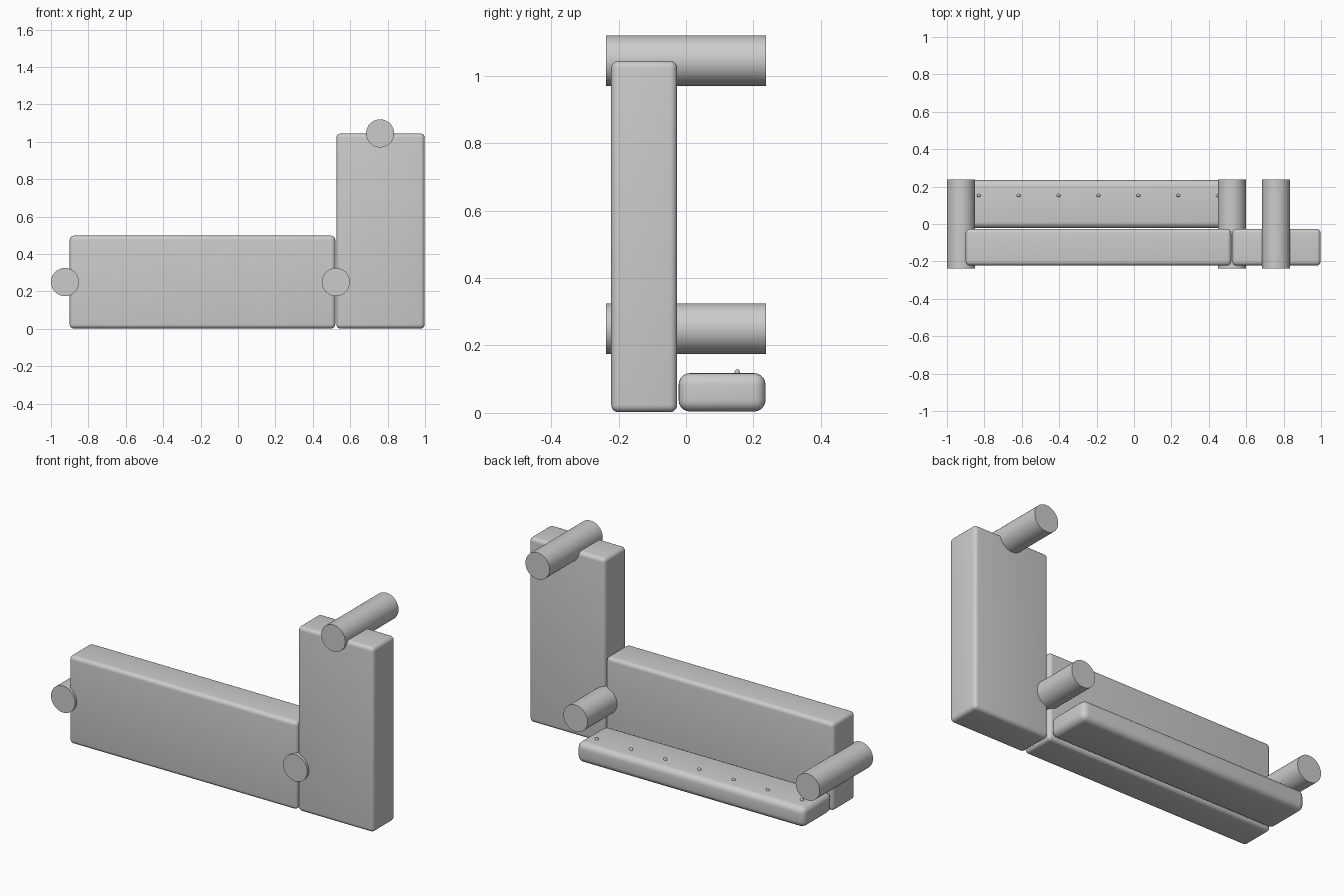
import bpy, math

if "Cube" in bpy.data.objects:
    bpy.data.objects.remove(bpy.data.objects["Cube"])

def cushion(name, lo, hi, radius):
    """Rounded box between two corners."""
    bpy.ops.mesh.primitive_cube_add(size=1, location=[(a + b) / 2 for a, b in zip(lo, hi)])
    ob = bpy.context.object
    ob.name = name
    ob.scale = [b - a for a, b in zip(lo, hi)]
    bpy.ops.object.transform_apply(location=False, rotation=False, scale=True)
    mod = ob.modifiers.new("Rounding", 'BEVEL')
    mod.width = radius
    mod.segments = 5
    bpy.ops.object.modifier_apply(modifier=mod.name)
    bpy.ops.object.shade_smooth_by_angle(angle=math.radians(35))
    return ob

def bolster(name, x, z):
    """Round bar running front to back."""
    bpy.ops.mesh.primitive_cylinder_add(vertices=64, radius=0.075, depth=0.474,
                                        location=(x, 0, z), rotation=(math.pi / 2, 0, 0))
    bpy.context.object.name = name
    bpy.ops.object.shade_smooth_by_angle(angle=math.radians(35))

# Upright panels along the front
cushion("long_panel", (-0.9, -0.222, 0.002), (0.52, -0.026, 0.498), 0.022)
cushion("tall_panel", (0.526, -0.222, 0.002), (0.998, -0.026, 1.044), 0.022)

# Low base behind the long panel
cushion("base_cushion", (-0.9, -0.022, 0.004), (0.52, 0.236, 0.118), 0.034)

# Round bars
bolster("left_bar", -0.925, 0.25)
bolster("middle_bar", 0.523, 0.25)
bolster("top_bar", 0.76, 1.045)

# Row of small studs on the base
for i in range(7):
    bpy.ops.mesh.primitive_uv_sphere_add(segments=16, ring_count=8, radius=1,
                                         location=(-0.83 + i * 0.2133, 0.152, 0.117))
    stud = bpy.context.object
    stud.name = f"stud_{i + 1}"
    stud.scale = (0.011, 0.008, 0.013)
    bpy.ops.object.transform_apply(location=False, rotation=False, scale=True)
    bpy.ops.object.shade_smooth()
